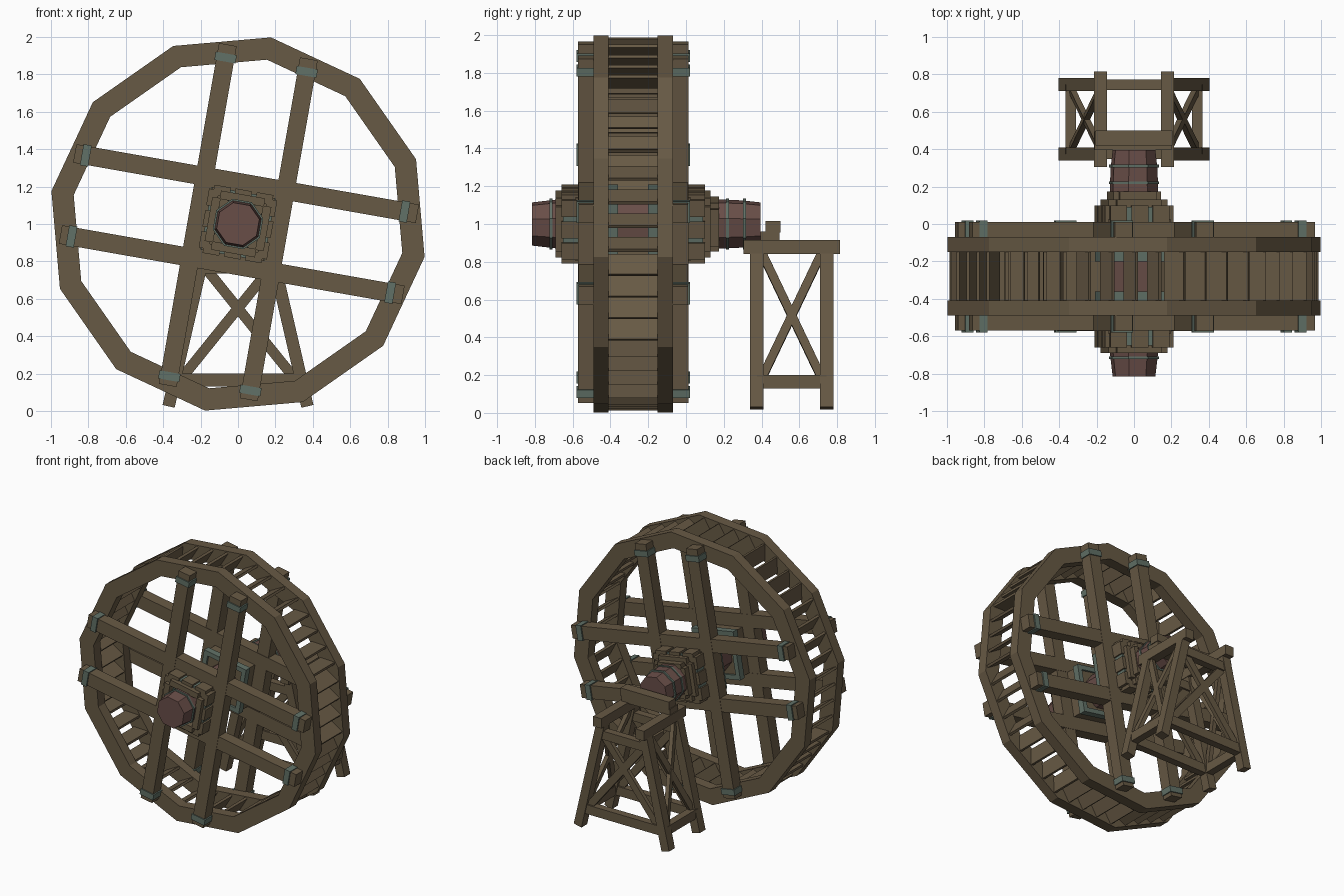
import bpy, bmesh
from math import sin, cos, pi, radians, atan2
from mathutils import Matrix, Vector

if "Cube" in bpy.data.objects:
    bpy.data.objects.remove(bpy.data.objects["Cube"])


def material(name, rgb):
    m = bpy.data.materials.new(name)
    m.diffuse_color = (*rgb, 1)
    m.use_nodes = True
    m.node_tree.nodes["Principled BSDF"].inputs["Base Color"].default_value = m.diffuse_color
    return m


WOOD = material("wood", (0.135, 0.10, 0.058))
RED = material("red_wood", (0.14, 0.075, 0.064))
TEAL = material("aged_metal", (0.12, 0.165, 0.135))

# Wheel frame: turned 10 degrees about the axle, hub centre at z = 1
WHEEL = Matrix.Translation((0, 0, 1)) @ Matrix.Rotation(radians(10), 4, 'Y')
MID_Y = -0.28


def box(bm, lo, hi, mat=Matrix()):
    lo, hi = Vector(lo), Vector(hi)
    m = mat @ Matrix.Translation((lo + hi) / 2) @ Matrix.Diagonal((*(hi - lo), 1))
    bmesh.ops.create_cube(bm, size=1, matrix=m)


def beam(bm, p, q, w, d, side):
    """Box from p to q; w is across, d is along the 'side' direction."""
    p, q, s = Vector(p), Vector(q), Vector(side)
    z = (q - p).normalized()
    x = s.cross(z).normalized()
    y = z.cross(x)
    m = Matrix((x, y, z)).transposed().to_4x4()
    m.translation = (p + q) / 2
    box(bm, (-w / 2, -d / 2, -(q - p).length / 2), (w / 2, d / 2, (q - p).length / 2), m)


def lathe(bm, rings, sides, phase, closed=False):
    """Faceted rings of (y, radius) around the axle."""
    loops = [[bm.verts.new((r * cos(phase + 2 * pi * i / sides), y,
                            r * sin(phase + 2 * pi * i / sides)))
              for i in range(sides)] for y, r in rings]
    pairs = list(zip(loops, loops[1:]))
    if closed:
        pairs.append((loops[-1], loops[0]))
    else:
        bm.faces.new(loops[0])
        bm.faces.new(loops[-1])
    for a, b in pairs:
        for i in range(sides):
            j = (i + 1) % sides
            bm.faces.new((a[i], a[j], b[j], b[i]))


def finish(name, bm, mat, world=Matrix()):
    bm.transform(world)
    bmesh.ops.recalc_face_normals(bm, faces=bm.faces)
    me = bpy.data.meshes.new(name)
    bm.to_mesh(me)
    bm.free()
    me.materials.append(mat)
    ob = bpy.data.objects.new(name, me)
    bpy.context.collection.objects.link(ob)
    return ob


def quarter(k):
    return Matrix.Rotation(k * pi / 2, 4, 'Y')


# Parts that repeat on the front and back of the wheel
for side, f in (("front", 1), ("back", -1)):
    def Y(y):
        return y if f == 1 else 2 * MID_Y - y

    def ybox(bm, x0, x1, y0, y1, z0, z1, m=Matrix()):
        a, b = sorted((Y(y0), Y(y1)))
        box(bm, (x0, a, z0), (x1, b, z1), m)

    # twelve-sided rim
    bm = bmesh.new()
    lathe(bm, [(Y(-0.49), 1.013), (Y(-0.41), 1.013), (Y(-0.41), 0.892), (Y(-0.49), 0.892)],
          12, 0, True)
    finish(side + "_rim", bm, WOOD, WHEEL)

    # crossed pairs of spokes with metal bands at the ends
    spokes, bands = bmesh.new(), bmesh.new()
    for o in (-0.22, 0.22):
        ybox(spokes, -0.925, 0.935, -0.57, -0.48, o - 0.05, o + 0.05)
        ybox(spokes, o - 0.048, o + 0.048, -0.572, -0.482, -0.915, 0.935)
        for e in (-0.865, 0.865):
            ybox(bands, e - 0.022, e + 0.022, -0.58, -0.475, o - 0.057, o + 0.057)
            ybox(bands, o - 0.057, o + 0.057, -0.58, -0.475, e - 0.022, e + 0.022)
    finish(side + "_spokes", spokes, WOOD, WHEEL)
    finish(side + "_spoke_bands", bands, TEAL, WHEEL)

    # stepped hub blocks with metal straps, and a framed plate on the inside
    hub, straps = bmesh.new(), bmesh.new()
    ybox(hub, -0.17, 0.17, -0.585, -0.41, -0.17, 0.17)
    ybox(hub, -0.15, 0.15, -0.41, -0.375, -0.15, 0.15)
    for k in range(4):
        q = quarter(k)
        ybox(hub, -0.14, 0.14, -0.645, -0.57, 0.115, 0.165, q)
        for c in (-0.115, 0, 0.115):
            ybox(hub, c - 0.045, c + 0.045, -0.66, -0.57, 0.13, 0.185, q)
        ybox(hub, -0.12, 0.12, -0.69, -0.64, 0.115, 0.16, q)
        for c in (-0.06, 0.06):
            ybox(straps, c - 0.016, c + 0.016, -0.65, -0.57, 0.112, 0.172, q)
        ybox(straps, -0.18, 0.18, -0.41, -0.36, 0.145, 0.18, q)
        if f == -1:
            ybox(hub, -0.10, 0.10, -0.735, -0.68, 0.095, 0.13, q)
    finish(side + "_hub_blocks", hub, WOOD, WHEEL)
    finish(side + "_hub_straps", straps, TEAL, WHEEL)

# Slanted slats between the rims, four to each side of the wheel
bm = bmesh.new()
for i in range(12):
    a = radians(15 + 30 * i)
    n, t = Vector((cos(a), 0, sin(a))), Vector((-sin(a), 0, cos(a)))
    d = 0.6 * t - 0.8 * n
    for j in range(4):
        p = n * 0.919 + t * (j - 1.5) * 0.126
        m = Matrix.Translation(p) @ Matrix.Rotation(-atan2(d.z, d.x), 4, 'Y')
        box(bm, (-0.06, -0.42, -0.009), (0.06, -0.14, 0.009), m)
finish("wheel_slats", bm, WOOD, WHEEL)

# Tapered eight-sided axle and its hoops
bm = bmesh.new()
lathe(bm, [(-0.815, 0.117), (-0.69, 0.132), (0.20, 0.132), (0.30, 0.128), (0.395, 0.117)],
      8, pi / 8)
finish("axle", bm, RED, WHEEL)
bm = bmesh.new()
for y in (-0.715, 0.22, 0.31):
    lathe(bm, [(y - 0.007, 0.138), (y + 0.007, 0.138), (y + 0.007, 0.115), (y - 0.007, 0.115)],
          8, pi / 8, True)
finish("axle_hoops", bm, TEAL, WHEEL)

# Stand: splayed legs
Y0, Y1 = 0.375, 0.745


def leg_x(z):
    return 0.37 - (z - 0.03) * 0.19 / 0.82


bm = bmesh.new()
for s in (-1, 1):
    for y in (Y0, Y1):
        beam(bm, (s * leg_x(0.025), y, 0.025), (s * leg_x(0.86), y, 0.86), 0.066, 0.07, (0, 1, 0))
finish("stand_legs", bm, WOOD)

# Stand: lower and upper rails
bm = bmesh.new()
for s in (-1, 1):
    x = s * leg_x(0.165)
    box(bm, (x - 0.028, Y0, 0.13), (x + 0.028, Y1, 0.2))
for y in (Y0, Y1):
    box(bm, (-0.33, y - 0.028, 0.13), (0.33, y + 0.028, 0.2))
    box(bm, (-0.2, y - 0.028, 0.735), (0.2, y + 0.028, 0.8))
finish("stand_rails", bm, WOOD)

# Stand: cross braces on all four faces
bm = bmesh.new()
lo, hi = 0.19, 0.84
for s in (-1, 1):
    for a, b in ((Y0 + 0.03, Y1 - 0.03), (Y1 - 0.03, Y0 + 0.03)):
        beam(bm, (s * leg_x(lo), a, lo), (s * leg_x(hi), b, hi), 0.045, 0.03, (1, 0, 0.23))
    for y in (Y0, Y1):
        beam(bm, (s * -0.29, y, lo), (s * 0.17, y, 0.76), 0.055, 0.03, (0, 1, 0))
finish("stand_braces", bm, WOOD)

# Stand: top beams and the bearing the axle end rests against
bm = bmesh.new()
for s in (-1, 1):
    box(bm, (s * 0.18 - 0.035, 0.305, 0.84), (s * 0.18 + 0.035, 0.815, 0.915))
box(bm, (-0.21, 0.395, 0.91), (0.20, 0.495, 0.96))
box(bm, (-0.205, 0.42, 0.955), (0.205, 0.50, 1.015))
finish("stand_top_beams", bm, WOOD)
